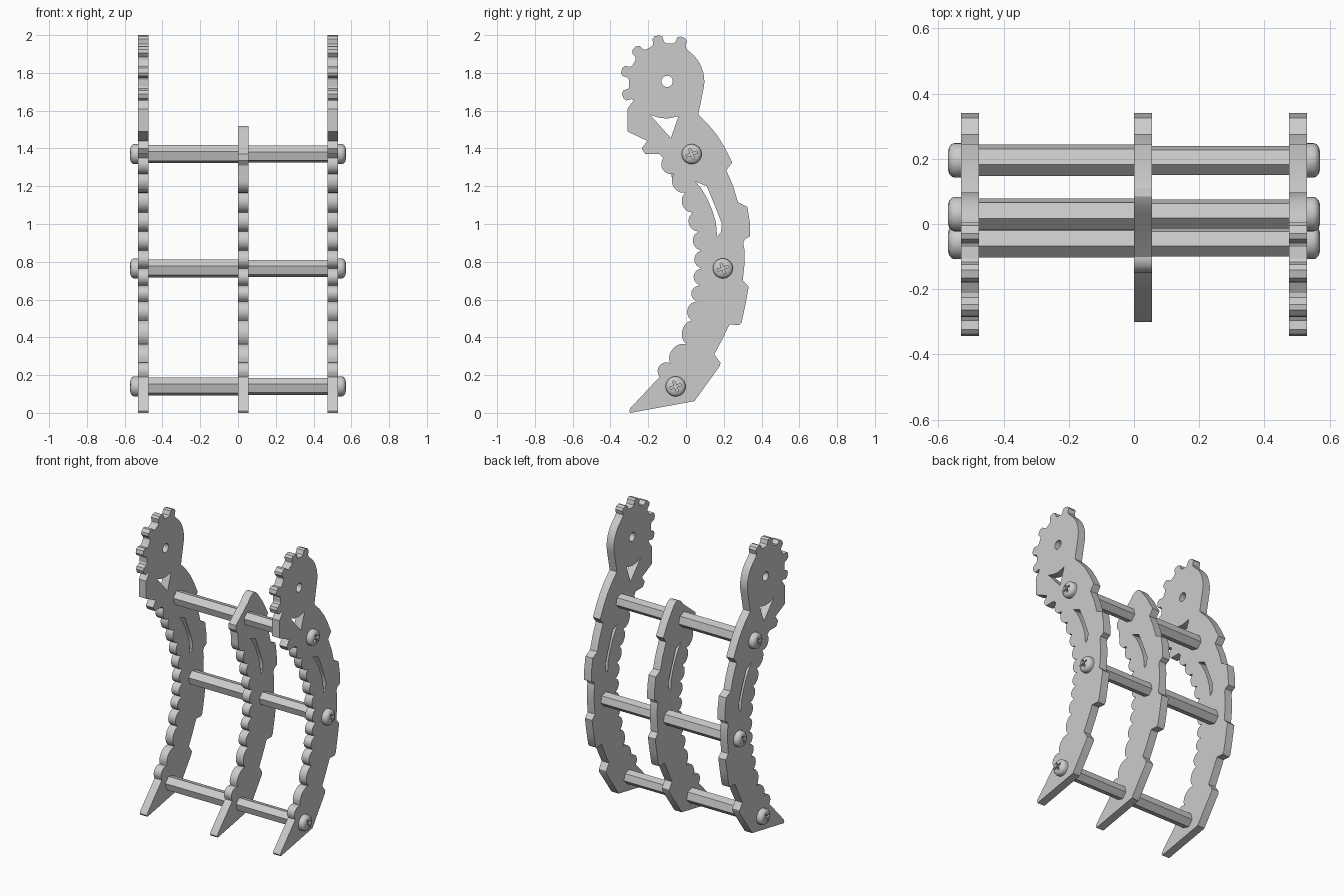
import bpy, bmesh, math
from mathutils import Matrix, Vector

cube = bpy.data.objects.get("Cube")
if cube:
    bpy.data.objects.remove(cube, do_unlink=True)

grey = bpy.data.materials.new("plain_grey")
grey.use_nodes = True
colour = (0.6, 0.6, 0.6, 1)
grey.diffuse_color = colour
grey.node_tree.nodes["Principled BSDF"].inputs["Base Color"].default_value = colour


def activate(obj):
    bpy.ops.object.select_all(action='DESELECT')
    obj.select_set(True)
    bpy.context.view_layer.objects.active = obj


def polar(centre, radius, degrees):
    a = math.radians(degrees)
    return (centre[0] + radius * math.cos(a), centre[1] + radius * math.sin(a))


# Rounded bumps strung between the valleys of the front edge
def scallops(valleys, height=0.036, steps=8):
    points = []
    for a, b in zip(valleys, valleys[1:]):
        a, b = Vector(a), Vector(b)
        d = (b - a).normalized()
        out = Vector((d.y, -d.x))
        for i in range(steps):
            t = i / steps
            points.append(a.lerp(b, t) + out * height * math.sin(math.pi * t) ** 0.6)
    return points + [Vector(valleys[-1])]


# Flat plate cut from a (y, z) outline with holes, centred on x
def plate(name, x, outline, holes, thickness=0.055):
    curve = bpy.data.curves.new(name, 'CURVE')
    curve.dimensions = '2D'
    curve.fill_mode = 'BOTH'
    curve.extrude = thickness / 2
    for loop in [outline] + holes:
        spline = curve.splines.new('POLY')
        spline.points.add(len(loop) - 1)
        for p, (u, v) in zip(spline.points, loop):
            p.co = (u, v, 0, 1)
        spline.use_cyclic_u = True
    obj = bpy.data.objects.new(name, curve)
    bpy.context.collection.objects.link(obj)
    obj.rotation_euler = (math.pi / 2, 0, math.pi / 2)
    obj.location.x = x
    activate(obj)
    bpy.ops.object.convert(target='MESH')
    obj = bpy.context.object
    bm = bmesh.new()
    bm.from_mesh(obj.data)
    bmesh.ops.remove_doubles(bm, verts=bm.verts, dist=0.0005)
    bmesh.ops.recalc_face_normals(bm, faces=bm.faces)
    bm.to_mesh(obj.data)
    bm.free()
    obj.data.materials.clear()
    obj.data.materials.append(grey)
    bpy.ops.object.shade_smooth_by_angle(angle=math.radians(30))
    return obj


# Stepped back edge, bottom to top, shared by all plates
back_edge = [(-0.295, 0.0), (0.045, 0.062), (0.18, 0.25), (0.182, 0.265), (0.15, 0.31),
             (0.19, 0.385), (0.23, 0.468), (0.283, 0.465), (0.295, 0.48), (0.315, 0.575),
             (0.332, 0.67), (0.30, 0.7), (0.309, 0.78), (0.31, 0.86), (0.303, 0.9),
             (0.312, 0.92), (0.34, 0.935), (0.338, 1.01), (0.325, 1.09), (0.275, 1.115),
             (0.25, 1.2), (0.213, 1.285), (0.245, 1.325)]

# Bumpy front edge, top to bottom
front_edge = scallops([(-0.12, 1.35), (-0.065, 1.265), (-0.005, 1.165), (0.035, 1.06),
                       (0.065, 0.96), (0.08, 0.86), (0.08, 0.765), (0.073, 0.675),
                       (0.055, 0.59), (0.03, 0.49), (0.0, 0.365), (-0.085, 0.265),
                       (-0.14, 0.19)]) + [(-0.295, 0.025), (-0.301, 0.01)]

# Toothed round head
head = (-0.1, 1.755)
head_edge = [(0.205, 1.405), (0.165, 1.47), (0.12, 1.525), (0.065, 1.58)]
head_edge += [polar(head, 0.197, a) for a in range(-14, 54, 6)]
for tooth in (70.5, 102.5, 134.5, 166.5, 198.5):
    for offset, radius in ((-11, 0.202), (-8, 0.21), (-6.5, 0.238), (-3, 0.248),
                           (3, 0.248), (6.5, 0.238), (8, 0.21), (11, 0.202)):
        head_edge.append(polar(head, radius, tooth + offset))
head_edge += [(-0.31, 1.61), (-0.31, 1.49), (-0.205, 1.44), (-0.235, 1.4),
              (-0.215, 1.37), (-0.14, 1.37)]

# Openings
slot = [(0.05, 1.225), (0.11, 1.2), (0.135, 1.14), (0.16, 1.08), (0.19, 1.0),
        (0.185, 0.955), (0.165, 0.935), (0.158, 1.01), (0.14, 1.07), (0.112, 1.135), (0.08, 1.19)]
smile = [(-0.19, 1.578), (-0.145, 1.563), (-0.1, 1.558), (-0.04, 1.57), (-0.08, 1.455)]
eye = [polar(head, 0.03, a) for a in range(0, 360, 18)]

for name, x in (("left_side_plate", 0.5025), ("right_side_plate", -0.5025)):
    plate(name, x, back_edge + head_edge + front_edge, [slot, smile, eye])

# Shorter middle plate with a blunt top
blunt_top = [(0.19, 1.42), (0.13, 1.5), (0.11, 1.517), (0.085, 1.52), (0.055, 1.505),
             (0.03, 1.475), (-0.1, 1.37), (-0.1, 1.335), (-0.08, 1.31)]
middle_front = [p for p in front_edge if p[1] < 1.26]
plate("middle_plate", 0.0275, back_edge + blunt_top + middle_front, [slot])


def mesh_object(name, bm):
    mesh = bpy.data.meshes.new(name)
    bm.to_mesh(mesh)
    bm.free()
    mesh.materials.append(grey)
    obj = bpy.data.objects.new(name, mesh)
    bpy.context.collection.objects.link(obj)
    return obj


# Hexagonal spacer between two plates
def spacer(name, x0, x1, y, z, radius):
    bm = bmesh.new()
    turn = (Matrix.Translation(((x0 + x1) / 2, y, z)) @ Matrix.Rotation(math.radians(15), 4, 'X')
            @ Matrix.Rotation(math.pi / 2, 4, 'Y') @ Matrix.Rotation(math.pi / 2, 4, 'Z'))
    bmesh.ops.create_cone(bm, cap_ends=True, segments=6, radius1=radius, radius2=radius,
                          depth=x1 - x0, matrix=turn)
    mesh_object(name, bm)


# Domed screw head with a cross recess, facing outwards along x
def screw(name, side, y, z):
    bm = bmesh.new()
    rings = []
    for radius, height in ((0.053, 0), (0.053, 0.02), (0.05, 0.029), (0.041, 0.037), (0.025, 0.041)):
        rings.append([bm.verts.new((*polar((0, 0), radius, a), height)) for a in range(0, 360, 15)])
    for low, high in zip(rings, rings[1:]):
        for i in range(len(low)):
            j = (i + 1) % len(low)
            bm.faces.new((low[i], low[j], high[j], high[i]))
    bm.faces.new(rings[-1])
    bm.faces.new(rings[0][::-1])
    obj = mesh_object(name, bm)

    bm = bmesh.new()
    arm, half = 0.03, 0.006
    base = []
    for quarter in range(4):
        turn = Matrix.Rotation(quarter * math.pi / 2 + math.radians(20), 4, 'Z')
        for u, v in ((arm, -half), (arm, half), (half, half)):
            base.append(bm.verts.new(turn @ Vector((u, v, 0.022))))
    face = bm.faces.new(base)
    grown = bmesh.ops.extrude_face_region(bm, geom=[face])["geom"]
    bmesh.ops.translate(bm, vec=(0, 0, 0.04),
                        verts=[v for v in grown if isinstance(v, bmesh.types.BMVert)])
    bmesh.ops.recalc_face_normals(bm, faces=bm.faces)
    cutter = mesh_object(name + "_recess_cutter", bm)

    cut = obj.modifiers.new("recess", 'BOOLEAN')
    cut.operation = 'DIFFERENCE'
    cut.solver = 'EXACT'
    cut.object = cutter
    activate(obj)
    bpy.ops.object.modifier_apply(modifier=cut.name)
    bpy.data.objects.remove(cutter, do_unlink=True)
    obj.rotation_euler = (0, side * math.pi / 2, 0)
    obj.location = (side * 0.53, y, z)
    bpy.ops.object.shade_smooth_by_angle(angle=math.radians(35))


for level, y, z in (("top", 0.03, 1.37), ("centre", 0.195, 0.765), ("bottom", -0.055, 0.14)):
    spacer(level + "_right_spacer", -0.476, 0.001, y, z, 0.05)
    spacer(level + "_left_spacer", 0.054, 0.476, y, z, 0.046)
    screw(level + "_left_screw", 1, y, z)
    screw(level + "_right_screw", -1, y, z)
